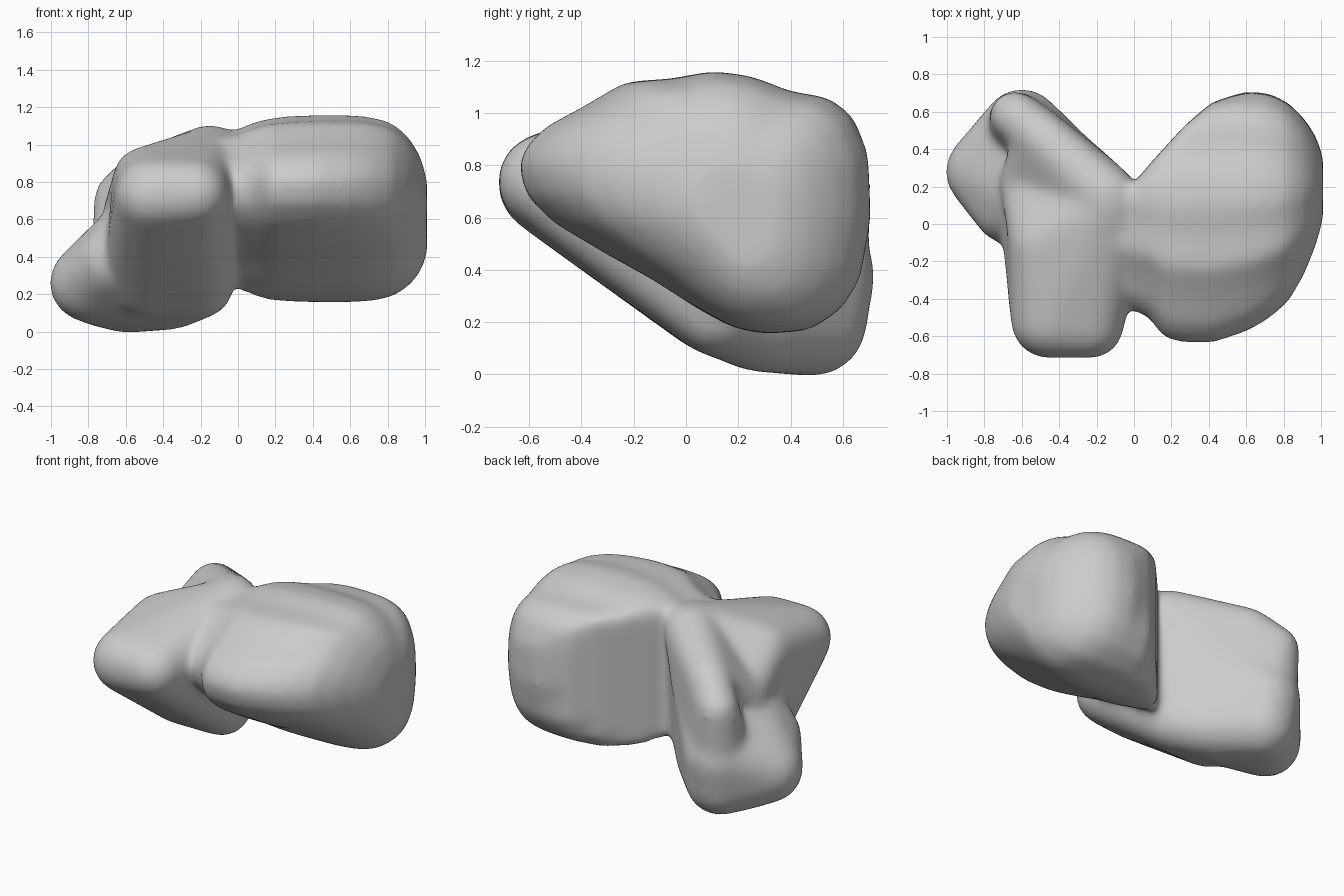
import bpy, bmesh
from mathutils import Matrix

cube = bpy.data.objects.get("Cube")
if cube:
    bpy.data.objects.remove(cube, do_unlink=True)

mat = bpy.data.materials.new("plain_grey")
mat.use_nodes = True
GREY = (0.6, 0.6, 0.6, 1)
mat.diffuse_color = GREY
mat.node_tree.nodes["Principled BSDF"].inputs["Base Color"].default_value = GREY

mesh = bpy.data.meshes.new("two_lobed_body")
body = bmesh.new()


def add_part(part):
    """Add a closed part to the body."""
    bmesh.ops.recalc_face_normals(part, faces=part.faces[:])
    temp = bpy.data.meshes.new("part")
    part.to_mesh(temp)
    part.free()
    body.from_mesh(temp)
    bpy.data.meshes.remove(temp)


def hull(*balls):
    """Wrap a tight skin around balls given as (x, y, z, radius)."""
    part = bmesh.new()
    for x, y, z, r in balls:
        bmesh.ops.create_icosphere(part, subdivisions=3, radius=r,
                                   matrix=Matrix.Translation((x, y, z)))
    skin = bmesh.ops.convex_hull(part, input=part.verts[:])
    inner = {v for v in skin["geom_interior"] + skin["geom_unused"]
             if isinstance(v, bmesh.types.BMVert)}
    bmesh.ops.delete(part, geom=list(inner), context='VERTS')
    add_part(part)


def loft(profile, stations, mid_y, mid_z, round_from):
    """Loft along x; stations are (x, front, back, height scale).
    The back is cut flat up to round_from and tapers beyond it."""
    part = bmesh.new()
    front_reach = mid_y - min(y for y, z in profile)
    back_reach = max(y for y, z in profile) - mid_y
    rings = []
    for x, front, back, tall in stations:
        ring = []
        for y, z in profile:
            if y < mid_y:
                y = mid_y + (y - mid_y) * (mid_y - front) / front_reach
            elif x > round_from:
                y = mid_y + (y - mid_y) * (back - mid_y) / back_reach
            ring.append(part.verts.new((x, min(y, back), mid_z + (z - mid_z) * tall)))
        rings.append(ring)
    n = len(profile)
    for a, b in zip(rings, rings[1:]):
        for i in range(n):
            j = (i + 1) % n
            part.faces.new((a[i], a[j], b[j], b[i]))
    part.faces.new(rings[0])
    part.faces.new(rings[-1][::-1])
    add_part(part)


# Large left lobe: blunt back, sloping underside, pointed front
side_profile = [(-.63, .8), (-.6, .87), (-.53, .94), (-.38, 1.02), (-.23, 1.11),
                (-.06, 1.12), (.1, 1.15), (.25, 1.13), (.4, 1.07), (.54, 1.05),
                (.63, .98), (.69, .84), (.7, .6), (.66, .37), (.59, .26), (.47, .18),
                (.3, .165), (.18, .19), (.05, .26), (-.12, .37), (-.3, .47),
                (-.5, .59), (-.6, .69)]
loft(side_profile, [
    (-.12, -.4, .25, .85), (0, -.46, .2, .86), (.08, -.49, .3, .93),
    (.17, -.61, .4, .97), (.28, -.63, .52, .99), (.42, -.63, .64, 1),
    (.6, -.57, .7, 1), (.72, -.5, .69, .98), (.82, -.41, .64, .93),
    (.9, -.27, .56, .81), (.96, -.12, .47, .65), (1, .02, .36, .42)],
    mid_y=.2, mid_z=.58, round_from=.6)

# Small right lobe: low side bulge, front snout, upper shelf and back ridge
bottom_back = (-.59, .485, .2, .2)
bottom_mid = (-.2, .12, .25, .17)
top_mid = (-.14, .1, .92, .17)
bump = (-.5, -.1, .82, .16)
shelf = (-.56, .22, .65, .15)
ridge_mid = (-.5, .47, .84, .13)
hull(bottom_back, (-.6, .515, .38, .2), (-.8, .28, .26, .2), (-.72, .36, .21, .18),
     (-.35, .27, .2, .18), bottom_mid, (-.67, .08, .37, .18), (-.5, .1, .58, .18),
     top_mid)
hull((-.46, -.52, .73, .19), (-.23, -.54, .74, .17), bump, bottom_mid, top_mid,
     (-.53, -.02, .38, .17), (-.5, .1, .26, .17))
hull(bump, shelf, top_mid, bottom_mid)
hull(ridge_mid, shelf, top_mid, bottom_mid)
hull((-.64, .58, .72, .12), ridge_mid, (-.15, .15, .94, .16), bottom_back)

body.to_mesh(mesh)
body.free()
mesh.materials.append(mat)
obj = bpy.data.objects.new("two_lobed_body", mesh)
bpy.context.collection.objects.link(obj)

# Fuse the parts and soften the joints
fuse = obj.modifiers.new("fuse", 'REMESH')
fuse.mode = 'VOXEL'
fuse.voxel_size = 0.02
fuse.use_smooth_shade = True
soften = obj.modifiers.new("soften", 'SMOOTH')
soften.factor = 0.5
soften.iterations = 36
swell = obj.modifiers.new("swell", 'DISPLACE')
swell.mid_level = 0
swell.strength = 0.011
